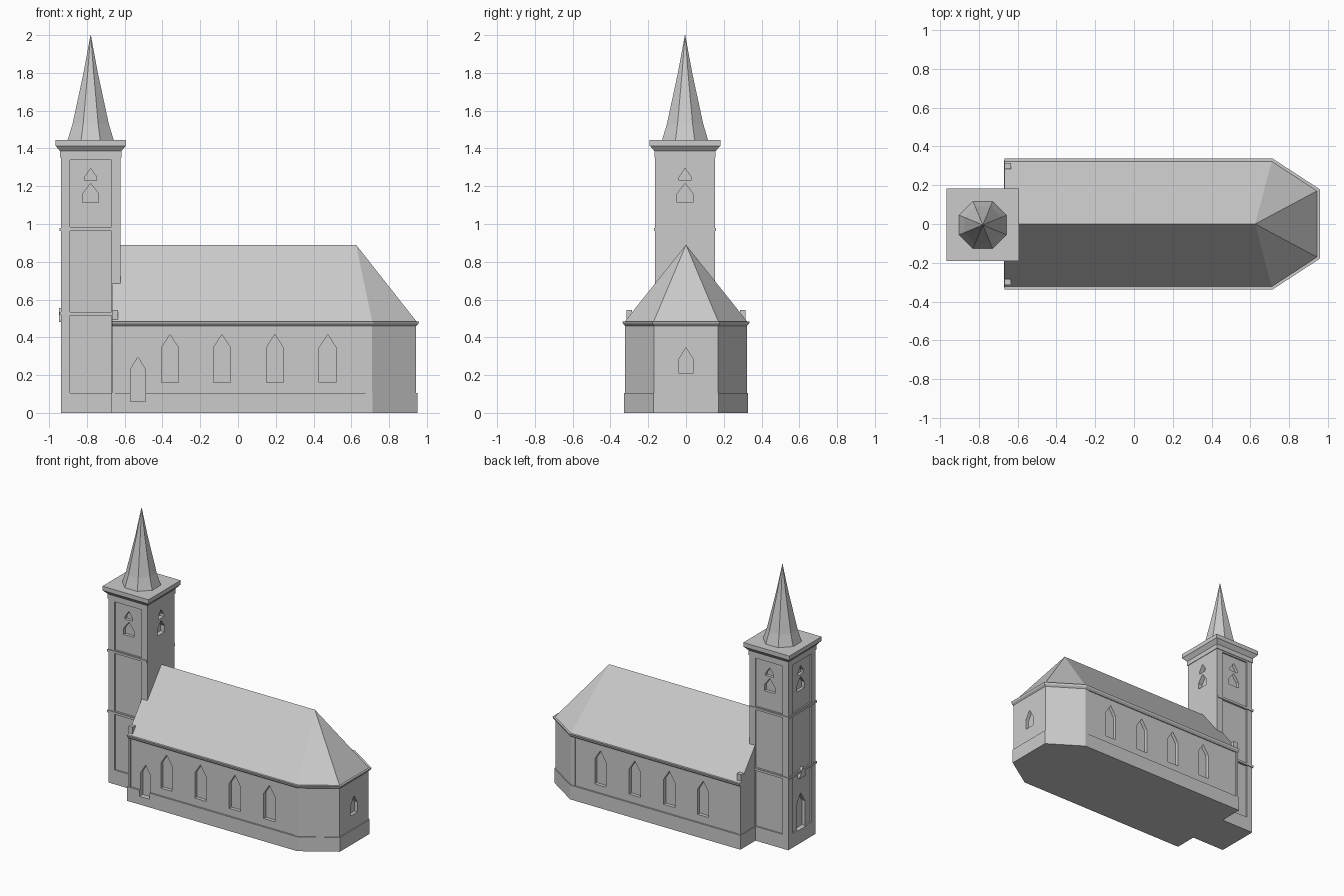
import bpy, bmesh, math
from mathutils import Vector

if "Cube" in bpy.data.objects:
    bpy.data.objects.remove(bpy.data.objects["Cube"])

stone = bpy.data.materials.new("grey stone")
stone.diffuse_color = (0.6, 0.6, 0.6, 1)
stone.use_nodes = True
stone.node_tree.nodes["Principled BSDF"].inputs["Base Color"].default_value = stone.diffuse_color


def finish(name, bm):
    bmesh.ops.recalc_face_normals(bm, faces=bm.faces)
    me = bpy.data.meshes.new(name)
    bm.to_mesh(me)
    bm.free()
    me.materials.append(stone)
    ob = bpy.data.objects.new(name, me)
    bpy.context.collection.objects.link(ob)
    return ob


def loft(bm, rings):
    """Closed solid through rings with equal point counts."""
    vs = [[bm.verts.new(p) for p in r] for r in rings]
    n = len(vs[0])
    for a, b in zip(vs, vs[1:]):
        for i in range(n):
            j = (i + 1) % n
            bm.faces.new((a[i], a[j], b[j], b[i]))
    bm.faces.new(vs[0][::-1])
    bm.faces.new(vs[-1])


def box(bm, x0, x1, y0, y1, z0, z1):
    loft(bm, [[(x0, y0, z), (x1, y0, z), (x1, y1, z), (x0, y1, z)] for z in (z0, z1)])


def arch(bm, cx, cy, n, half, z0, zs, z1, depth, out=0.04):
    """Pointed-window prism on a wall point with outward normal n."""
    n = Vector((n[0], n[1], 0))
    u = Vector((-n.y, n.x, 0))
    c = Vector((cx, cy, 0))
    pts = [(-half, z0), (half, z0), (half, zs), (0, z1), (-half, zs)]
    loft(bm, [[c + u * a + Vector((0, 0, z)) + n * d for a, z in pts] for d in (-depth, out)])


def cut(ob, bm):
    """Subtract the cutter solids and bake the result."""
    cutter = finish("cutter", bm)
    cutter.hide_render = True
    m = ob.modifiers.new("cut", "BOOLEAN")
    m.operation, m.solver, m.object = "DIFFERENCE", "EXACT", cutter
    dg = bpy.context.evaluated_depsgraph_get()
    me = bpy.data.meshes.new_from_object(ob.evaluated_get(dg))
    ob.modifiers.clear()
    ob.data = me
    bpy.data.objects.remove(cutter)


def plan(d, z, back=-0.668):
    """Nave outline with three-sided apse, grown outward by d."""
    half = [(back, 0.322 + d), (0.71 + 0.3 * d, 0.322 + d), (0.943 + d, 0.17 + 0.55 * d)]
    pts = [(x, -y) for x, y in half] + [(x, y) for x, y in half[::-1]]
    return [(x, y, z) for x, y in pts]


# Nave walls with shallow side panels and pointed windows
bm = bmesh.new()
loft(bm, [plan(0, 0), plan(0, 0.47)])
nave = finish("nave_walls", bm)
bm = bmesh.new()
for s in (-1, 1):
    box(bm, -0.65, 0.675, *sorted((s * 0.316, s * 0.4)), 0.105, 0.462)
cut(nave, bm)
bm = bmesh.new()
for x in (-0.36, -0.085, 0.195, 0.475):
    for s in (-1, 1):
        arch(bm, x, s * 0.316, (0, s), 0.045, 0.16, 0.345, 0.415, 0.025)
arch(bm, 0.943, 0, (1, 0), 0.04, 0.21, 0.28, 0.345, 0.025)
arch(bm, -0.53, -0.316, (0, -1), 0.04, 0.06, 0.23, 0.295, 0.025)
cut(nave, bm)

# Plinth round the nave, with the side doorway cut through
bm = bmesh.new()
loft(bm, [plan(0.006, 0, -0.672), plan(0.006, 0.105, -0.672)])
plinth = finish("nave_plinth", bm)
bm = bmesh.new()
arch(bm, -0.53, -0.316, (0, -1), 0.04, 0.06, 0.23, 0.295, 0.025)
cut(plinth, bm)

# Eaves moulding
bm = bmesh.new()
loft(bm, [plan(0.0, 0.46), plan(0.012, 0.472), plan(0.016, 0.485)])
finish("eaves", bm)

# Hipped roof
bm = bmesh.new()
e = [bm.verts.new(p) for p in plan(0.002, 0.484)]
r0, r1 = bm.verts.new((-0.668, 0, 0.89)), bm.verts.new((0.625, 0, 0.89))
for f in ((e[0], e[1], r1, r0), (e[1], e[2], r1), (e[2], e[3], r1), (e[3], e[4], r1),
          (e[4], e[5], r0, r1), (e[5], e[0], r0), e[::-1]):
    bm.faces.new(f)
finish("roof", bm)

# Small corner blocks at the gable foot
bm = bmesh.new()
for y in (-0.3, 0.3):
    box(bm, -0.668, -0.635, y - 0.015, y + 0.015, 0.46, 0.545)
finish("gable_blocks", bm)

# Tower shaft with recessed panels on three sides
TX, TY, H = -0.78, -0.005, 0.158
bm = bmesh.new()
box(bm, TX - H, TX + H, TY - H, TY + H, 0, 1.39)
tower = finish("tower_shaft", bm)
bm = bmesh.new()
for z0, z1 in ((0.105, 0.515), (0.535, 0.965), (0.985, 1.34)):
    for s in (-1, 1):
        ys = sorted((TY + s * (H - 0.01), TY + s * (H + 0.05)))
        box(bm, TX - 0.11, TX + 0.11, *ys, z0, z1)
    box(bm, TX - H - 0.05, TX - H + 0.01, TY - 0.11, TY + 0.11, z0, z1)
cut(tower, bm)

# Belfry openings on all four sides and the west door
bm = bmesh.new()
for n in ((1, 0), (-1, 0), (0, 1), (0, -1)):
    cx, cy = TX + n[0] * H, TY + n[1] * H
    arch(bm, cx, cy, n, 0.042, 1.115, 1.16, 1.215, 0.032)
    arch(bm, cx, cy, n, 0.032, 1.23, 1.248, 1.295, 0.032)
arch(bm, TX - H, TY, (-1, 0), 0.05, 0.1, 0.28, 0.36, 0.035)
cut(tower, bm)

# String courses, top frieze and little gable over the west door
bm = bmesh.new()
for z in (0.525, 0.972):
    box(bm, TX - H - 0.006, TX + H - 0.002, TY - H - 0.006, TY + H + 0.006, z - 0.008, z + 0.008)
finish("string_courses", bm)
bm = bmesh.new()
box(bm, TX - H - 0.004, TX + H + 0.004, TY - H - 0.004, TY + H + 0.004, 1.352, 1.39)
finish("tower_frieze", bm)
bm = bmesh.new()
arch(bm, TX - H, TY, (-1, 0), 0.035, 0.48, 0.495, 0.555, 0.015, 0.009)
finish("door_gable", bm)


def square(h, z):
    return [(TX + a * h, TY + b * h, z) for a, b in ((-1, -1), (1, -1), (1, 1), (-1, 1))]


# Tower cornice
bm = bmesh.new()
loft(bm, [square(0.16, 1.383), square(0.184, 1.412), square(0.187, 1.414), square(0.187, 1.445)])
finish("tower_cornice", bm)


def octagon(apothem, z):
    r = apothem / math.cos(math.pi / 8)
    return [(TX + r * math.cos((i + 0.5) * math.pi / 4),
             TY + r * math.sin((i + 0.5) * math.pi / 4), z) for i in range(8)]


# Eight-sided spire with flared foot
bm = bmesh.new()
loft(bm, [octagon(0.122, 1.444), octagon(0.096, 1.53), octagon(0.038, 1.8), octagon(0.001, 2.0)])
finish("spire", bm)
